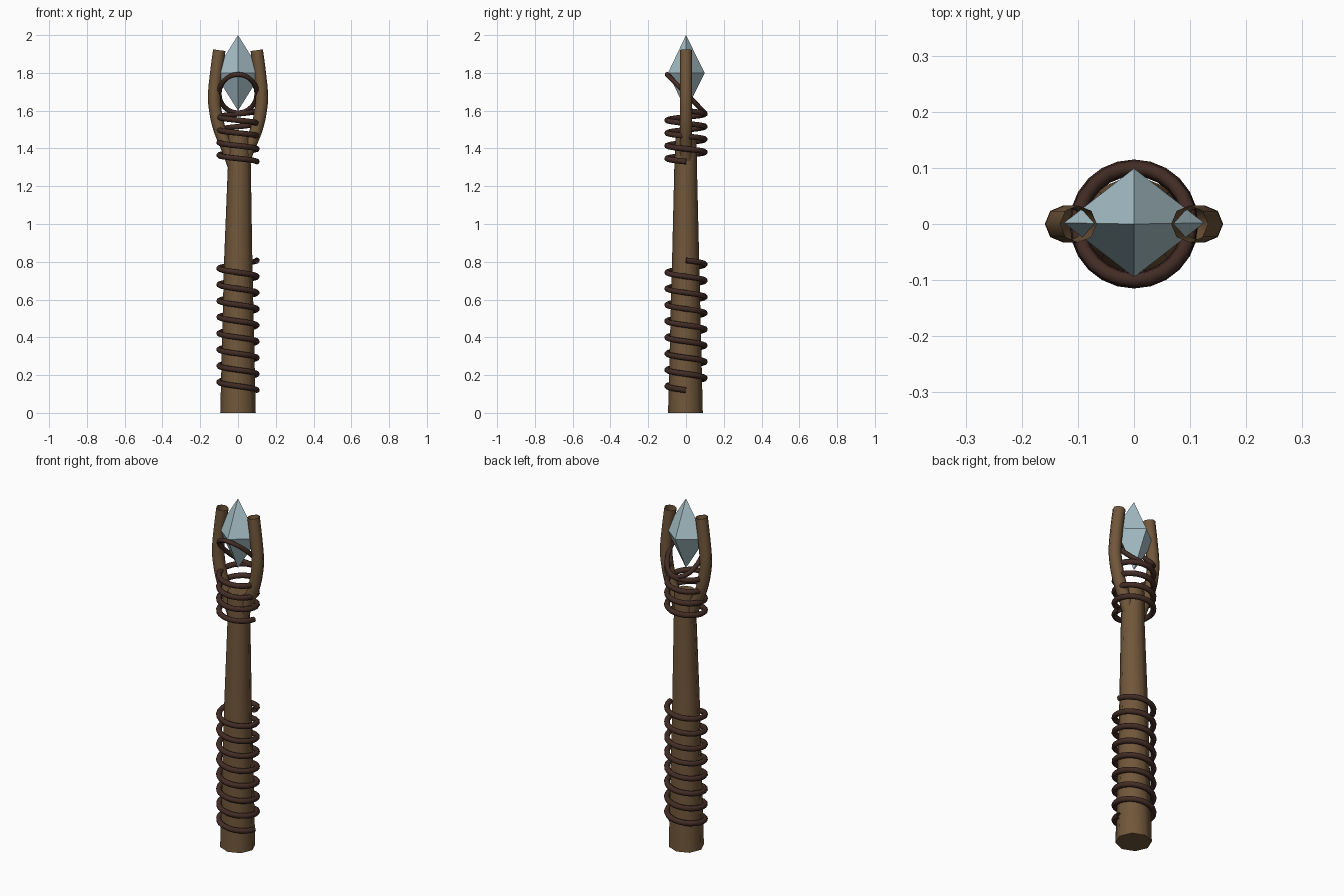
import bpy, bmesh, math

if "Cube" in bpy.data.objects:
    bpy.data.objects.remove(bpy.data.objects["Cube"])


def material(name, rgb):
    m = bpy.data.materials.new(name)
    m.diffuse_color = (*rgb, 1)
    m.use_nodes = True
    m.node_tree.nodes["Principled BSDF"].inputs["Base Color"].default_value = m.diffuse_color
    return m


WOOD = material("brown wood", (0.165, 0.095, 0.043))
VINE = material("dark vine", (0.055, 0.025, 0.018))
GEM = material("pale blue crystal", (0.38, 0.52, 0.57))


def lathe(name, rings, sides, mat, smooth):
    """Stack of rings (centre x, centre y, z, radius x, radius y)."""
    bm = bmesh.new()
    loops = []
    for cx, cy, z, rx, ry in rings:
        n = sides if rx > 0 else 1
        loops.append([bm.verts.new((cx + rx * math.cos(2 * math.pi * i / sides),
                                    cy + ry * math.sin(2 * math.pi * i / sides), z))
                      for i in range(n)])
    for a, b in zip(loops, loops[1:]):
        for i in range(sides):
            j = (i + 1) % sides
            quad = [a[i % len(a)], a[j % len(a)], b[j % len(b)], b[i % len(b)]]
            bm.faces.new(list(dict.fromkeys(quad)))
    for end in (loops[0], loops[-1]):
        if len(end) > 2:
            bm.faces.new(end)
    bmesh.ops.recalc_face_normals(bm, faces=bm.faces)
    me = bpy.data.meshes.new(name)
    bm.to_mesh(me)
    bm.free()
    me.materials.append(mat)
    ob = bpy.data.objects.new(name, me)
    bpy.context.collection.objects.link(ob)
    if smooth:
        bpy.ops.object.select_all(action='DESELECT')
        ob.select_set(True)
        bpy.context.view_layer.objects.active = ob
        bpy.ops.object.shade_smooth_by_angle(angle=math.radians(50))
    return ob


def tube(name, points, radius, mat, bezier=False, closed=False):
    """Open-ended eight-sided tube along a path."""
    cu = bpy.data.curves.new(name, 'CURVE')
    cu.dimensions = '3D'
    cu.bevel_depth = radius
    cu.bevel_resolution = 2
    cu.resolution_u = 4
    sp = cu.splines.new('BEZIER' if bezier else 'POLY')
    pts = sp.bezier_points if bezier else sp.points
    pts.add(len(points) - 1)
    for p, co in zip(pts, points):
        if bezier:
            p.co = co
            p.handle_left_type = p.handle_right_type = 'AUTO'
        else:
            p.co = (*co, 1)
    sp.use_cyclic_u = closed
    sp.use_smooth = True
    cu.materials.append(mat)
    ob = bpy.data.objects.new(name, cu)
    bpy.context.collection.objects.link(ob)
    bpy.ops.object.select_all(action='DESELECT')
    ob.select_set(True)
    bpy.context.view_layer.objects.active = ob
    bpy.ops.object.convert(target='MESH')
    return ob


def helix(radius, z0, z1, turns, steps=24):
    n = turns * steps
    return [(radius * math.cos(2 * math.pi * i / steps),
             -radius * math.sin(2 * math.pi * i / steps),
             z0 + (z1 - z0) * i / n) for i in range(n + 1)]


# Tapered shaft, drifting slightly off axis
lathe("shaft", [(0, -0.003, 0, 0.094, 0.092),
                (0.001, -0.002, 0.8, 0.075, 0.072),
                (0.007, -0.002, 1.3, 0.061, 0.06),
                (0.004, 0, 1.47, 0.06, 0.055)], 8, WOOD, True)

# Two curved prongs holding the crystal
prong = [(0.02, 1.3), (0.056, 1.4), (0.097, 1.5), (0.12, 1.6),
         (0.126, 1.67), (0.115, 1.8), (0.099, 1.92)]
for side, label in ((-1, "left"), (1, "right")):
    tube(label + "_prong", [(side * x, 0, z) for x, z in prong], 0.033, WOOD, bezier=True)

# Four-sided crystal
lathe("crystal", [(0, 0, 1.6, 0, 0), (0, 0.002, 1.8, 0.125, 0.097),
                  (0, 0, 2.0, 0, 0)], 4, GEM, False)

# Vine wraps: grip, neck, and the tilted loop around the crystal
tube("grip_wrap", helix(0.1, 0.12, 0.808, 8), 0.015, VINE)
tube("neck_wrap", helix(0.1, 1.33, 1.6, 4), 0.015, VINE)
loop = [(x, y, 1.69 - 1.02 * y) for x, y, _ in helix(0.1, 0, 0, 1)[:-1]]
tube("crystal_loop", loop, 0.013, VINE, closed=True)
